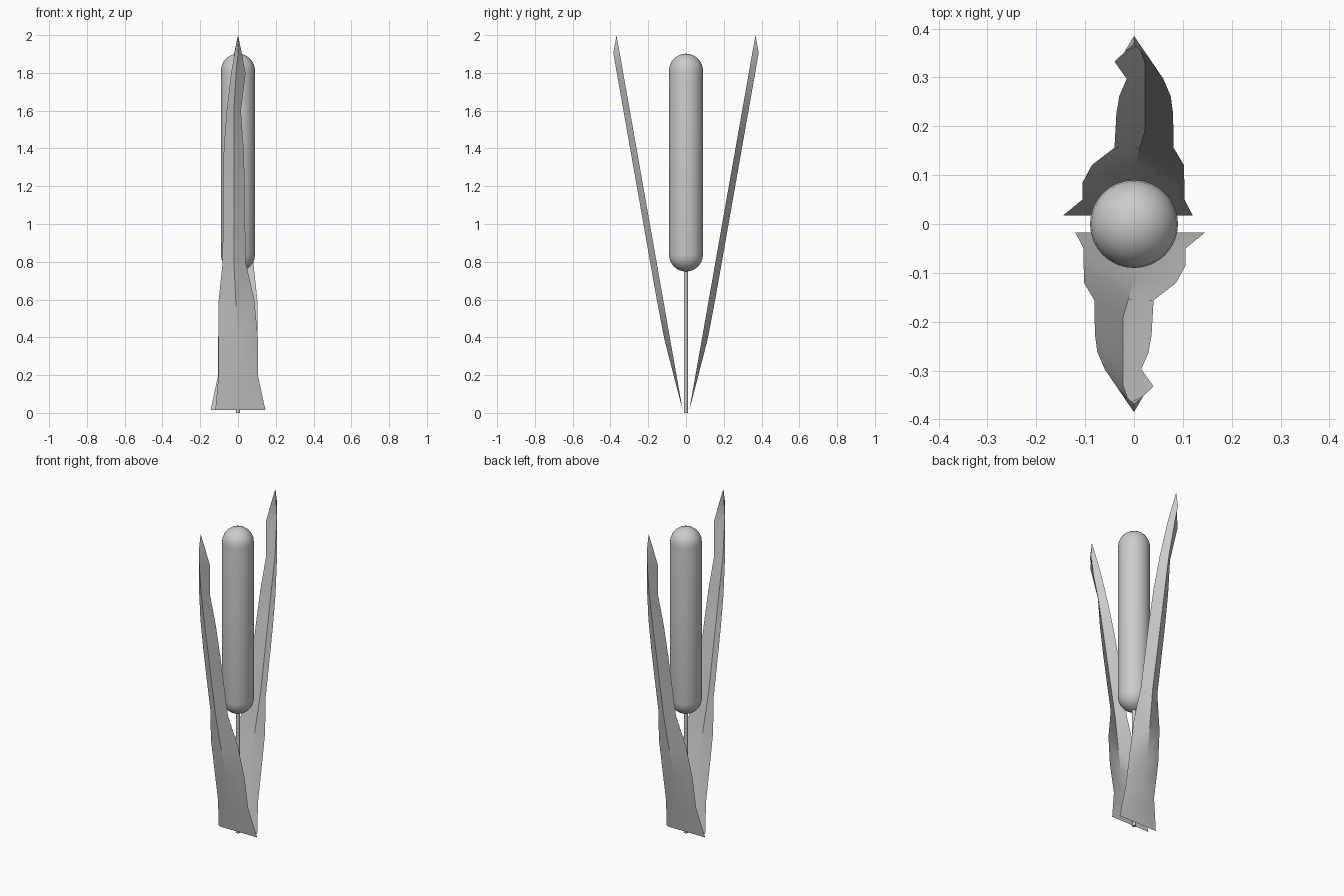
import bpy, bmesh, math

if "Cube" in bpy.data.objects:
    bpy.data.objects.remove(bpy.data.objects["Cube"])

def make_object(name, bm, angle):
    me = bpy.data.meshes.new(name)
    bm.to_mesh(me)
    bm.free()
    ob = bpy.data.objects.new(name, me)
    bpy.context.collection.objects.link(ob)
    bpy.ops.object.select_all(action='DESELECT')
    ob.select_set(True)
    bpy.context.view_layer.objects.active = ob
    bpy.ops.object.shade_smooth_by_angle(angle=math.radians(angle))
    return ob

def lathe(name, profile, sides):
    bm = bmesh.new()
    vs = [bm.verts.new((r, 0, z)) for r, z in profile]
    es = [bm.edges.new(p) for p in zip(vs, vs[1:])]
    bmesh.ops.spin(bm, geom=vs + es, axis=(0, 0, 1), cent=(0, 0, 0),
                   angle=2 * math.pi, steps=sides)
    bmesh.ops.remove_doubles(bm, verts=bm.verts, dist=1e-4)
    bmesh.ops.recalc_face_normals(bm, faces=bm.faces)
    return make_object(name, bm, 40)

# Seed head: capsule with round ends
R, LOW, HIGH = 0.09, 0.838, 1.812
ring = [math.radians(-90 + 15 * i) for i in range(7)]
profile = [(R * math.cos(a), LOW + R * math.sin(a)) for a in ring]
profile += [(r, HIGH + LOW - z) for r, z in reversed(profile)]
lathe("seed_head", profile, 32)

# Thin stem
lathe("stem", [(0, 0), (0.011, 0), (0.011, 0.78), (0, 0.78)], 12)

# Folded leaf stations: height, left x, fold x, right x, fold depth
STATIONS = [
    (0.015, -0.120, 0.000, 0.145, 0.000),
    (0.20, -0.103, 0.000, 0.105, 0.016),
    (0.40, -0.103, 0.000, 0.105, 0.031),
    (0.60, -0.102, -0.012, 0.086, 0.034),
    (0.80, -0.081, -0.022, 0.040, 0.034),
    (1.20, -0.080, -0.022, 0.036, 0.034),
    (1.40, -0.075, -0.022, 0.030, 0.034),
    (1.60, -0.060, -0.022, 0.015, 0.034),
    (1.80, -0.036, -0.010, 0.040, 0.034),
    (1.905, -0.018, 0.000, 0.020, 0.034),
]
LEAN = math.tan(math.radians(10))

def leaf(name, side):
    bm = bmesh.new()
    rows = []
    for z, l, f, r, d in STATIONS:
        y = -0.015 - LEAN * z
        pts = [(l, y), (f, y - d), (r, y)]
        rows.append([bm.verts.new((side * x, side * yy, z)) for x, yy in pts])
    for a, b in zip(rows, rows[1:]):
        for i in range(2):
            bm.faces.new((a[i], a[i + 1], b[i + 1], b[i]))
    tip = bm.verts.new((0, side * -0.368, 2.0))
    for i in range(2):
        bm.faces.new((rows[-1][i], rows[-1][i + 1], tip))
    return make_object(name, bm, 30)

leaf("front_leaf", 1)
leaf("back_leaf", -1)
